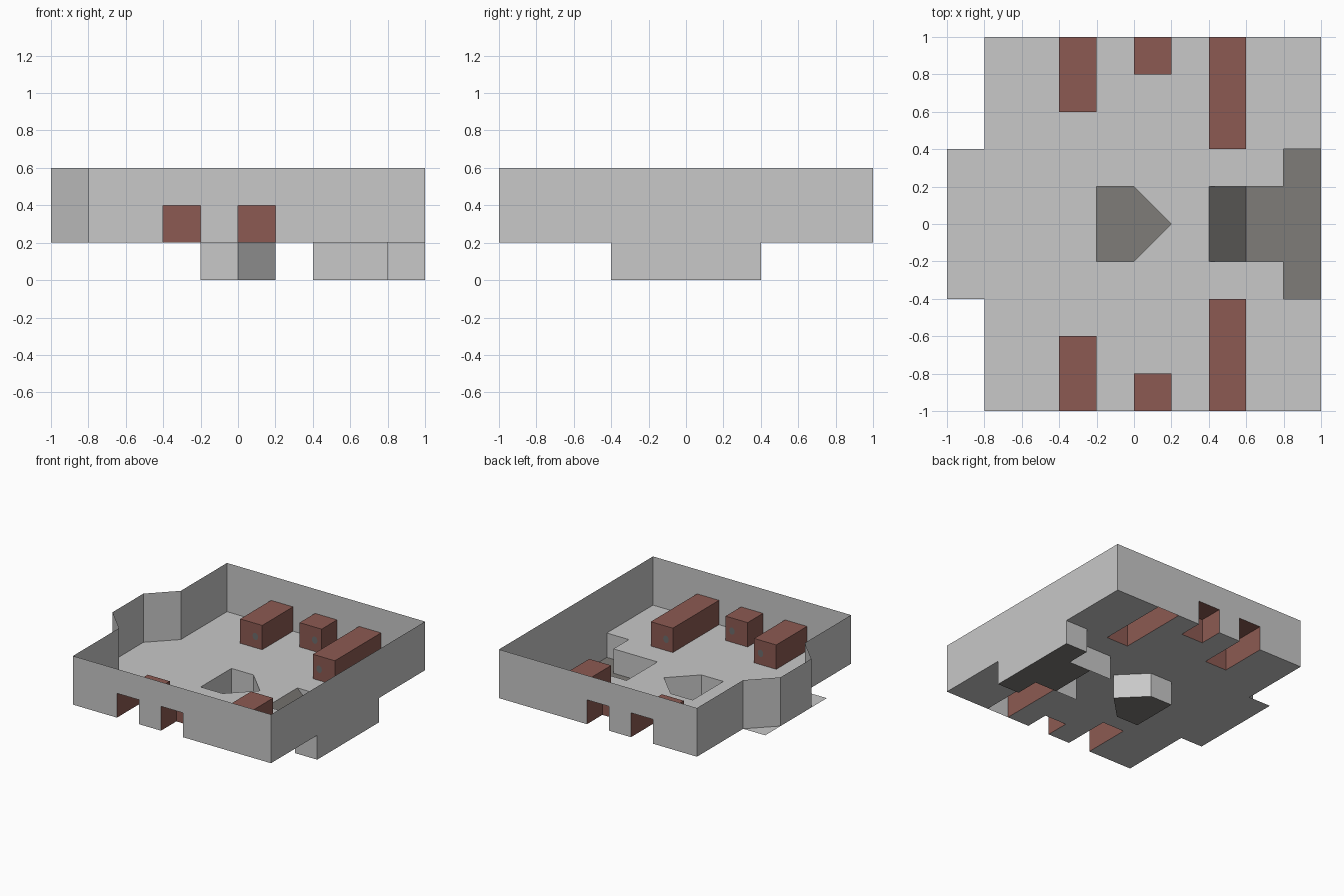
import bpy, bmesh, math

if "Cube" in bpy.data.objects:
    bpy.data.objects.remove(bpy.data.objects["Cube"])

def material(name, rgb):
    m = bpy.data.materials.new(name)
    m.diffuse_color = (*rgb, 1)
    m.use_nodes = True
    m.node_tree.nodes["Principled BSDF"].inputs["Base Color"].default_value = m.diffuse_color
    return m

GREY = material("pale_grey", (0.58, 0.58, 0.58))
DARK = material("warm_dark_grey", (0.21, 0.20, 0.188))
RED = material("brick_red", (0.262, 0.102, 0.084))
DISC = material("disc_grey", (0.15, 0.15, 0.15))

def make(name, faces, mat):
    """Object from a list of polygons, with joined seams and merged flat areas."""
    bm = bmesh.new()
    for f in faces:
        bm.faces.new([bm.verts.new(p) for p in f])
    bmesh.ops.remove_doubles(bm, verts=bm.verts[:], dist=0.001)
    bmesh.ops.dissolve_limit(bm, angle_limit=0.01, verts=bm.verts[:], edges=bm.edges[:])
    me = bpy.data.meshes.new(name)
    bm.to_mesh(me)
    bm.free()
    me.materials.append(mat)
    ob = bpy.data.objects.new(name, me)
    bpy.context.collection.objects.link(ob)
    return ob

def wall(path, z0, z1):
    """Vertical panels along a plan path."""
    return [[(*a, z0), (*b, z0), (*b, z1), (*a, z1)] for a, b in zip(path, path[1:])]

def rect(x0, x1, y0, y1, z):
    return [(x0, y0, z), (x1, y0, z), (x1, y1, z), (x0, y1, z)]

F, S, T = 0.2, 0.4, 0.6             # floor, box top, wall top heights
BOXES = [(-0.4, 0.6), (0.0, 0.8), (0.4, 0.4)]   # left x, inner |y| of each block

# Floor: 0.2 cells, leaving out the pits and the space under the blocks
def is_hole(x, ay):
    if x < -0.8 and ay > 0.4:
        return True
    if any(bx < x < bx + 0.2 and ay > by for bx, by in BOXES):
        return True
    if ay < 0.2 and (-0.2 < x < 0.2 or x > 0.4):
        return True
    return x > 0.8 and ay < 0.4

floor = []
for i in range(10):
    for j in range(10):
        x, y = -1 + 0.2 * i, -1 + 0.2 * j
        if not is_hole(x + 0.1, abs(y + 0.1)):
            floor.append(rect(x, x + 0.2, y, y + 0.2, F))
# Floor corners beside the pointed pit
floor.append([(0.2, 0, F), (0.2, 0.2, F), (0, 0.2, F)])
floor.append([(0.2, 0, F), (0, -0.2, F), (0.2, -0.2, F)])
make("floor", floor, GREY)

# Outer walls: low openings behind the two shorter blocks on each side
for side, label in ((-1, "front"), (1, "back")):
    faces = []
    xs = [-0.8, -0.4, -0.2, 0, 0.2, 1]
    for k, (a, b) in enumerate(zip(xs, xs[1:])):
        if k % 2 == 0:
            faces += wall([(a, side), (b, side)], F, S)
        faces += wall([(a, side), (b, side)], S, T)
    make(label + "_wall", faces, GREY)

make("left_wall_with_bay", wall([(-0.8, -1), (-0.8, -0.4), (-1, -0.2), (-1, 0.2),
                                 (-0.8, 0.4), (-0.8, 1)], F, T), GREY)
make("right_wall", wall([(1, -1), (1, -0.4), (1, 0.4), (1, 1)], F, T)
     + wall([(1, -0.4), (1, 0.4)], 0, F), GREY)

# Pointed pit in the middle
plan = [(-0.2, -0.2), (0, -0.2), (0.2, 0), (0, 0.2), (-0.2, 0.2)]
make("pointed_pit_walls", wall(plan + plan[:1], 0, F), GREY)
make("pointed_pit_floor", [[(*p, 0) for p in plan]], DARK)

# T-shaped sunken passage with a ramp
sides = []
for s in (-1, 1):
    sides += wall([(0.4, 0.2 * s), (0.8, 0.2 * s), (0.8, 0.4 * s), (1, 0.4 * s)], 0, F)
make("passage_walls", sides, GREY)
make("passage_floor", [rect(0.6, 0.8, -0.2, 0.2, 0), rect(0.8, 1, -0.4, 0.4, 0)], DARK)
make("passage_ramp", [[(0.4, -0.2, F), (0.6, -0.2, 0), (0.6, 0.2, 0), (0.4, 0.2, F)]], DARK)

# Red blocks along both sides, hollow below and behind, with a disc on the inner end
for s in (-1, 1):
    for n, (x, y) in enumerate(BOXES):
        tag = f"{'front' if s < 0 else 'back'}_{n + 1}"
        x1, yi = x + 0.2, y * s
        make("block_" + tag, [rect(x, x1, yi, s, S)]
             + wall([(x, s), (x, yi), (x1, yi), (x1, s)], F, S), RED)
        cx = x + 0.1 + (0.04 if n < 2 else -0.04)
        ring = [(cx + 0.025 * math.cos(a * math.pi / 6), yi - 0.004 * s,
                 0.295 + 0.03 * math.sin(a * math.pi / 6)) for a in range(12)]
        make("disc_" + tag, [ring], DISC)
